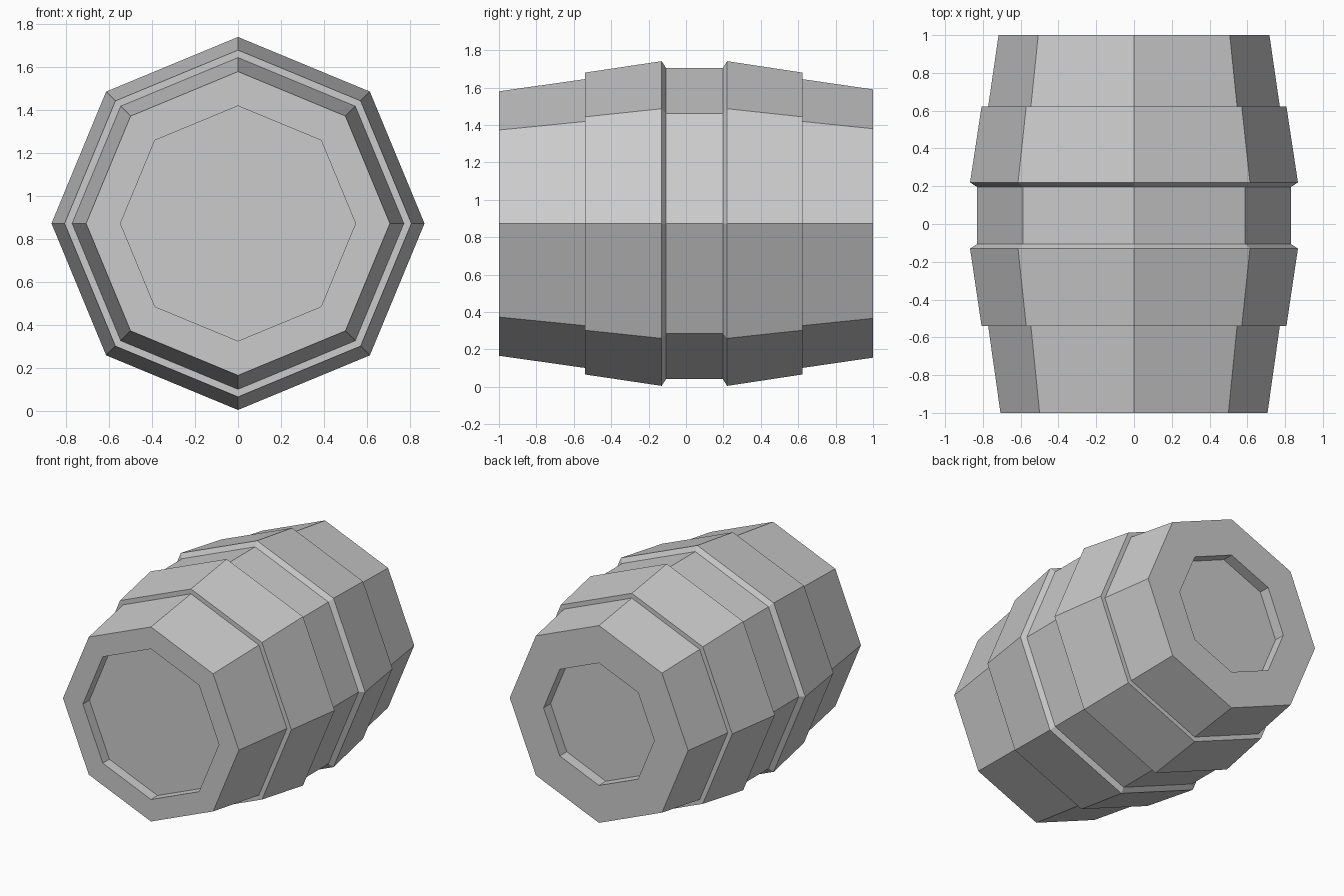
import bpy
import bmesh
from math import cos, sin, pi

cube = bpy.data.objects.get("Cube")
if cube:
    bpy.data.objects.remove(cube)

SIDES = 8
AXIS_Z = 0.873

grey = bpy.data.materials.new("plain_grey")
grey.use_nodes = True
colour = (0.6, 0.6, 0.6, 1)
grey.diffuse_color = colour
grey.node_tree.nodes["Principled BSDF"].inputs["Base Color"].default_value = colour


def lathe(name, profile):
    """Sweep (y, radius) points around the long axis and cap both ends."""
    bm = bmesh.new()
    rings = []
    for y, r in profile:
        angles = [2 * pi * i / SIDES for i in range(SIDES)]
        rings.append([bm.verts.new((r * cos(a), y, AXIS_Z + r * sin(a))) for a in angles])
    for a, b in zip(rings, rings[1:]):
        for i in range(SIDES):
            j = (i + 1) % SIDES
            bm.faces.new((a[i], a[j], b[j], b[i]))
    bm.faces.new(rings[0])
    bm.faces.new(rings[-1])
    bmesh.ops.recalc_face_normals(bm, faces=bm.faces)
    mesh = bpy.data.meshes.new(name)
    bm.to_mesh(mesh)
    bm.free()
    mesh.materials.append(grey)
    obj = bpy.data.objects.new(name, mesh)
    bpy.context.collection.objects.link(obj)
    return obj


# Recessed front end, then stepped staves, then the centre groove
front = [(-0.925, 0.547), (-1, 0.547), (-1, 0.707),
         (-0.54, 0.772), (-0.54, 0.807), (-0.13, 0.868)]
groove = [(-0.107, 0.832), (0.197, 0.832)]
# Back staves ending in a smaller recess
back = [(0.22, 0.868), (0.622, 0.807), (0.622, 0.772),
        (1, 0.717), (1, 0.445), (0.92, 0.445)]

lathe("barrel_body", front + groove + back)
